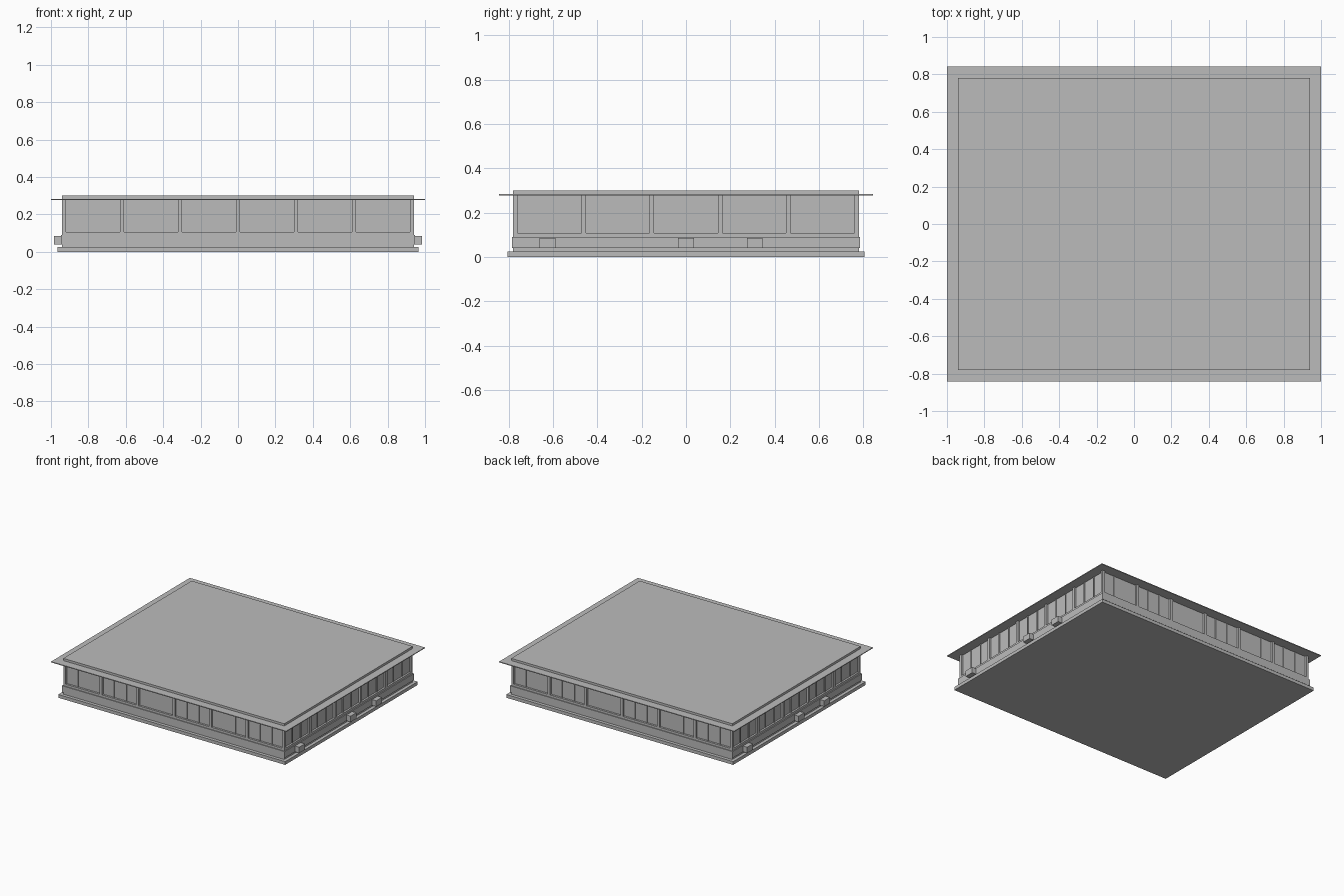
import bpy
from mathutils import Matrix, Vector
from math import pi

cube = bpy.data.objects.get("Cube")
if cube:
    bpy.data.objects.remove(cube, do_unlink=True)

grey = bpy.data.materials.new("plain grey")
grey.use_nodes = True
colour = (0.5, 0.5, 0.5, 1)
grey.diffuse_color = colour
grey.node_tree.nodes["Principled BSDF"].inputs["Base Color"].default_value = colour


def box(name, x, y, z, turn=0.0):
    """Box between the given limits, optionally turned about the z axis."""
    lo, hi = Vector((x[0], y[0], z[0])), Vector((x[1], y[1], z[1]))
    bpy.ops.mesh.primitive_cube_add(size=1)
    ob = bpy.context.object
    ob.name = name
    ob.data.transform(Matrix.Rotation(turn, 4, "Z")
                      @ Matrix.Translation((lo + hi) / 2)
                      @ Matrix.Diagonal((*(hi - lo), 1)))
    ob.data.materials.append(grey)
    return ob


def slab(name, half_x, half_y, bottom, top):
    return box(name, (-half_x, half_x), (-half_y, half_y), (bottom, top))


WALL_X, WALL_Y = 0.94, 0.78
SILL, EAVE = 0.107, 0.277
RECESS, POST, MULLION = 0.015, 0.02, 0.007

# Stacked horizontal layers
slab("base_plate", 0.965, 0.805, 0, 0.025)
slab("sill_wall", WALL_X, WALL_Y, 0.025, SILL)
slab("skirting_band", 0.947, 0.786, 0.04, 0.09)
slab("window_panes", WALL_X - RECESS, WALL_Y - RECESS, SILL, EAVE)
slab("eave_plate", 1.0, 0.843, EAVE, 0.283)
slab("roof_slab", WALL_X, WALL_Y, 0.283, 0.3)

# Each pane division is given as the thirds of its bay that carry a mullion
LONG_BAYS = [(1,), (1, 2), (), (1, 2), (2,), (1, 2)]
SHORT_BAYS = [(1, 2)] * 5


def facade(side, half_width, depth, bays, turn):
    """Posts and mullions along one wall, built facing -y and then turned."""
    start = -half_width + POST / 2
    pitch = (2 * half_width - POST) / len(bays)
    for i in range(len(bays) + 1):
        c = start + i * pitch
        box(side + "_post", (c - POST / 2, c + POST / 2),
            (-depth, -depth + RECESS), (SILL, EAVE), turn)
    for i, thirds in enumerate(bays):
        for t in thirds:
            c = start + (i + t / 3) * pitch
            box(side + "_mullion", (c - MULLION / 2, c + MULLION / 2),
                (-depth + RECESS - 0.006, -depth + RECESS), (SILL, EAVE), turn)


for half_turn, long_side, short_side in ((0, "front", "left"), (pi, "back", "right")):
    facade(long_side, WALL_X, WALL_Y, LONG_BAYS, half_turn)
    facade(short_side, WALL_Y, WALL_X, SHORT_BAYS, half_turn + pi / 2)
    # Small wall boxes on the skirting of the short sides
    for y in (-0.625, 0, 0.31):
        box(short_side + "_wall_box", (WALL_X, 0.983), (y - 0.035, y + 0.035),
            (0.04, 0.085), half_turn)
